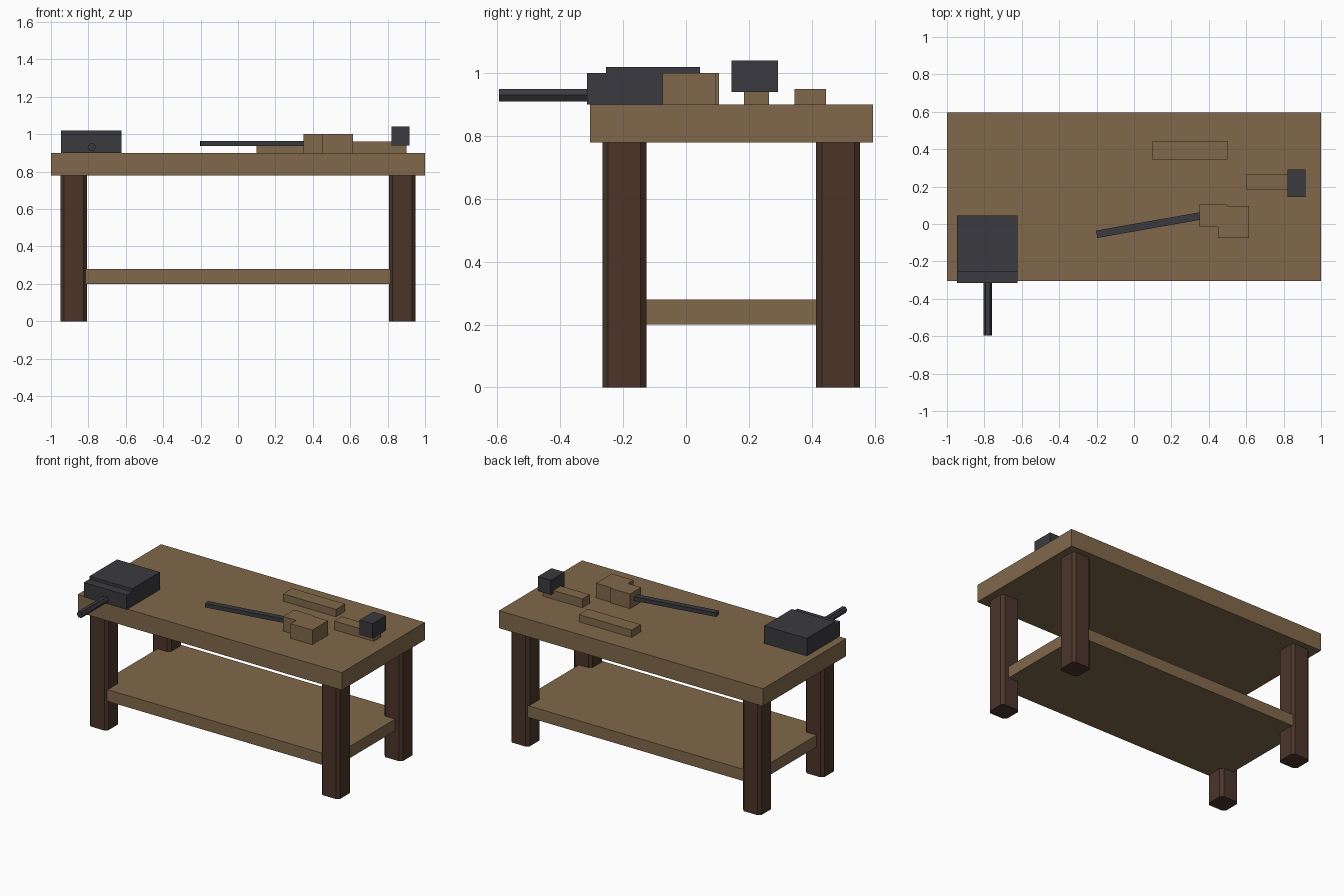
import bpy, bmesh
from math import cos, sin, radians

if "Cube" in bpy.data.objects:
    bpy.data.objects.remove(bpy.data.objects["Cube"])


def material(name, rgb):
    m = bpy.data.materials.new(name)
    m.diffuse_color = (*rgb, 1)
    m.use_nodes = True
    m.node_tree.nodes["Principled BSDF"].inputs["Base Color"].default_value = m.diffuse_color
    return m


WOOD = material("wood", (0.22, 0.14, 0.07))
DARK_WOOD = material("dark_wood", (0.07, 0.036, 0.023))
METAL = material("metal", (0.043, 0.043, 0.05))


def prism(name, outline, z0, z1, mat):
    """Extrude a counter-clockwise outline in xy from z0 to z1."""
    bm = bmesh.new()
    face = bm.faces.new([bm.verts.new((x, y, z0)) for x, y in outline])
    ext = bmesh.ops.extrude_face_region(bm, geom=[face])
    top = [v for v in ext["geom"] if isinstance(v, bmesh.types.BMVert)]
    bmesh.ops.translate(bm, verts=top, vec=(0, 0, z1 - z0))
    bmesh.ops.recalc_face_normals(bm, faces=bm.faces)
    me = bpy.data.meshes.new(name)
    bm.to_mesh(me)
    bm.free()
    me.materials.append(mat)
    ob = bpy.data.objects.new(name, me)
    bpy.context.collection.objects.link(ob)
    return ob


def box(name, x, y, z, mat):
    return prism(name, [(x[0], y[0]), (x[1], y[0]), (x[1], y[1]), (x[0], y[1])],
                 z[0], z[1], mat)


# Bench top and lower shelf
box("bench_top", (-1, 1), (-0.305, 0.595), (0.78, 0.90), WOOD)
box("lower_shelf", (-0.9, 0.9), (-0.255, 0.545), (0.20, 0.28), WOOD)

# Four legs with chamfered vertical edges
h, c = 0.07, 0.018
octagon = [(-h + c, -h), (h - c, -h), (h, -h + c), (h, h - c),
           (h - c, h), (-h + c, h), (-h, h - c), (-h, -h + c)]
for side, lx in (("left", -0.878), ("right", 0.878)):
    for end, ly in (("front", -0.196), ("back", 0.484)):
        leg = prism(f"{end}_{side}_leg", octagon, 0, 0.78, DARK_WOOD)
        leg.location = (lx, ly, 0)

# Vise: body, front jaw, hexagonal screw handle
VX = (-0.947, -0.623)
box("vise_body", VX, (-0.255, 0.045), (0.90, 1.02), METAL)
box("vise_jaw", VX, (-0.315, -0.255), (0.90, 1.0), METAL)
hexagon = [(0.023 * cos(radians(60 * i)), 0.023 * sin(radians(60 * i))) for i in range(6)]
screw = prism("vise_handle", hexagon, 0, 0.30, METAL)
screw.rotation_euler = (radians(90), 0, 0)
screw.location = (-0.782, -0.295, 0.93)

# Saw: thin angled blade and stepped wooden grip
blade = box("saw_blade", (0, 0.62), (-0.02, 0.02), (0.938, 0.965), METAL)
blade.location = (-0.2, -0.055, 0)
blade.rotation_euler = (0, 0, radians(10))
prism("saw_grip", [(0.35, -0.015), (0.45, -0.015), (0.45, -0.075), (0.615, -0.075),
                   (0.615, 0.095), (0.50, 0.095), (0.50, 0.105), (0.35, 0.105)],
      0.90, 1.0, WOOD)

# Loose plank
box("plank", (0.1, 0.5), (0.345, 0.445), (0.90, 0.95), WOOD)

# Hammer
box("hammer_handle", (0.6, 0.9), (0.184, 0.264), (0.90, 0.96), WOOD)
box("hammer_head", (0.82, 0.918), (0.144, 0.292), (0.94, 1.04), METAL)
